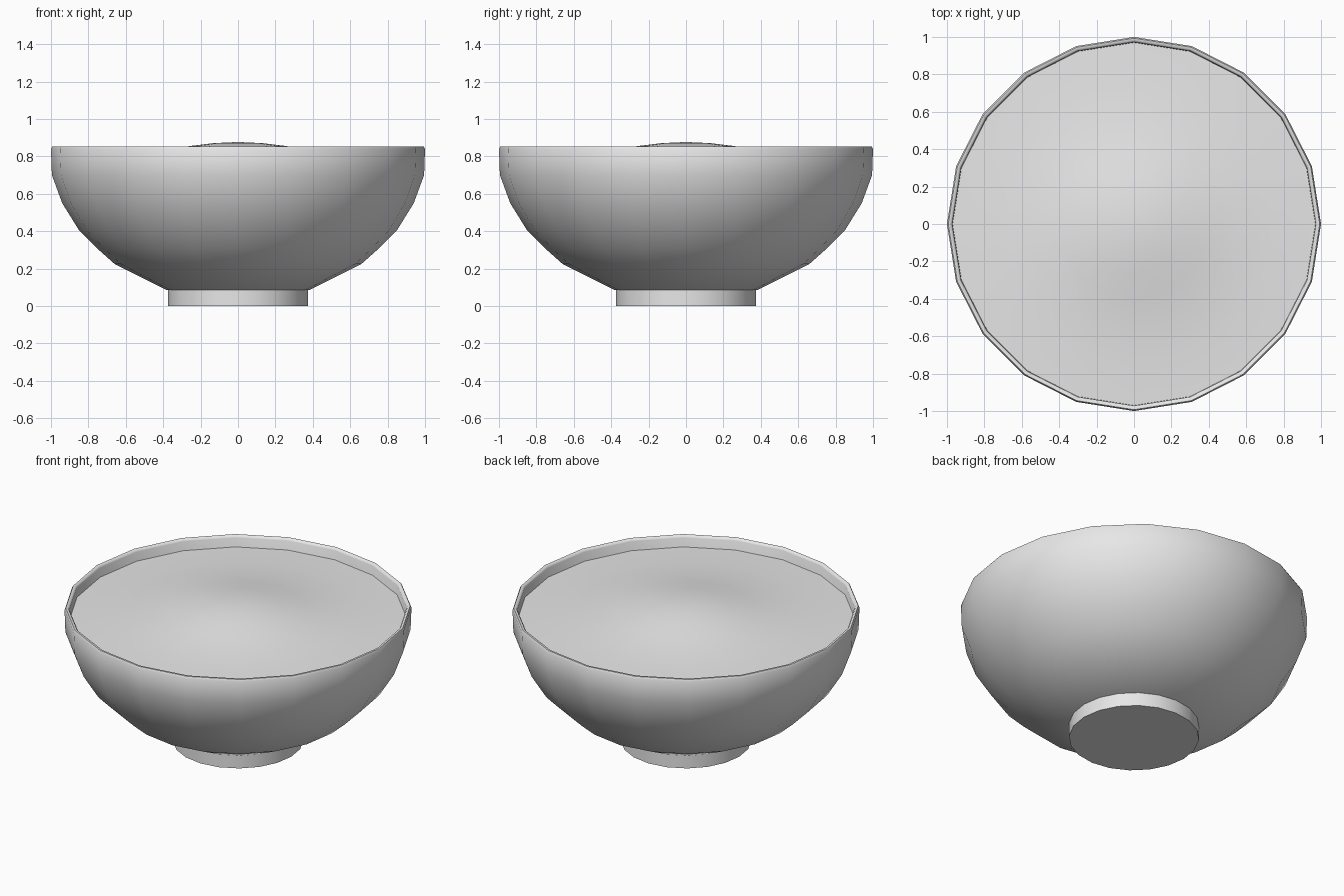
import bpy
import bmesh
from math import cos, sin, tau, radians

SIDES = 20

cube = bpy.data.objects.get("Cube")
if cube:
    bpy.data.objects.remove(cube, do_unlink=True)

grey = bpy.data.materials.new("plain grey")
grey.use_nodes = True
COLOUR = (0.8, 0.8, 0.8, 1)
grey.diffuse_color = COLOUR
grey.node_tree.nodes["Principled BSDF"].inputs["Base Color"].default_value = COLOUR


def lathe(name, profile, sharp_angle):
    """Spin an (r, z) profile around z; r = 0 gives a pole."""
    bm = bmesh.new()
    rings = []
    for r, z in profile:
        count = SIDES if r else 1
        rings.append([bm.verts.new((r * cos(tau * i / SIDES), r * sin(tau * i / SIDES), z))
                      for i in range(count)])
    for a, b in zip(rings, rings[1:]):
        for i in range(SIDES):
            j = (i + 1) % SIDES
            corners = [a[i % len(a)], a[j % len(a)], b[j % len(b)], b[i % len(b)]]
            bm.faces.new(list(dict.fromkeys(corners)))
    bmesh.ops.recalc_face_normals(bm, faces=bm.faces)
    mesh = bpy.data.meshes.new(name)
    bm.to_mesh(mesh)
    bm.free()
    mesh.materials.append(grey)
    obj = bpy.data.objects.new(name, mesh)
    bpy.context.collection.objects.link(obj)
    bpy.ops.object.select_all(action="DESELECT")
    obj.select_set(True)
    bpy.context.view_layer.objects.active = obj
    bpy.ops.object.shade_smooth_by_angle(angle=radians(sharp_angle))
    return obj


# Bowl shell: outside up to the rounded rim, then down the inside
lathe("bowl", [
    (0, 0.085), (0.38, 0.085), (0.66, 0.225), (0.75, 0.305), (0.85, 0.405),
    (0.94, 0.55), (0.995, 0.70), (1, 0.84), (0.993, 0.853), (0.98, 0.853),
    (0.972, 0.84), (0.968, 0.70), (0.91, 0.56), (0.82, 0.42), (0.64, 0.25),
    (0.36, 0.12), (0, 0.12)], 60)

# Foot ring with a closed base
lathe("foot", [(0, 0), (0.375, 0), (0.375, 0.09), (0, 0.09)], 40)

# Contents: a broad surface with a soft mound in the middle
lathe("contents", [
    (0, 0.877), (0.13, 0.871), (0.26, 0.855), (0.4, 0.83), (0.55, 0.808),
    (0.75, 0.79), (0.97, 0.782)], 60)
